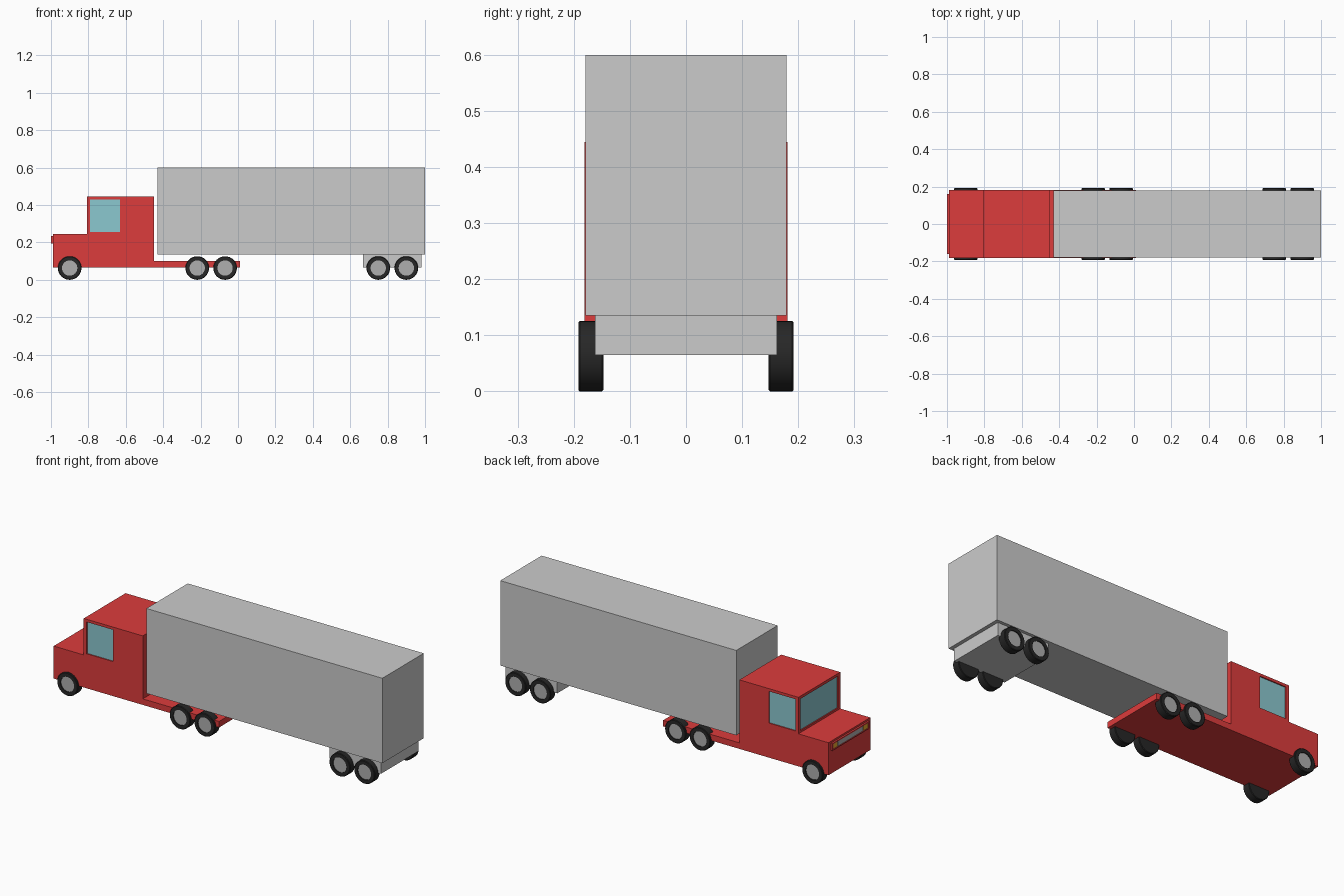
import bpy, bmesh, math
from mathutils import Matrix

if "Cube" in bpy.data.objects:
    bpy.data.objects.remove(bpy.data.objects["Cube"])


def material(name, color):
    m = bpy.data.materials.new(name)
    m.diffuse_color = (*color, 1)
    m.use_nodes = True
    m.node_tree.nodes["Principled BSDF"].inputs["Base Color"].default_value = m.diffuse_color
    return m


RED = material("red_paint", (0.72, 0.045, 0.045))
BLACK = material("tyre_rubber", (0.02, 0.02, 0.02))
GLASS = material("glass", (0.26, 0.58, 0.63))
AMBER = material("amber", (0.8, 0.4, 0.03))
GREY = material("grey_metal", (0.43, 0.43, 0.43))


def make_object(name, bm, *mats):
    bmesh.ops.recalc_face_normals(bm, faces=bm.faces)
    me = bpy.data.meshes.new(name)
    bm.to_mesh(me)
    bm.free()
    for m in mats:
        if m:
            me.materials.append(m)
    ob = bpy.data.objects.new(name, me)
    bpy.context.collection.objects.link(ob)
    return ob


def box(name, x, y, z, mat=None):
    bm = bmesh.new()
    size = [b - a for a, b in (x, y, z)]
    mid = [(a + b) / 2 for a, b in (x, y, z)]
    bmesh.ops.create_cube(bm, size=1, matrix=Matrix.Translation(mid) @ Matrix.Diagonal((*size, 1)))
    return make_object(name, bm, mat)


def cut(target, name, x, y, z):
    cutter = box(name, x, y, z)
    cutter.hide_render = True
    cutter.hide_set(True)
    mod = target.modifiers.new(name, 'BOOLEAN')
    mod.operation = 'DIFFERENCE'
    mod.solver = 'EXACT'
    mod.object = cutter


# Tractor: side profile of bonnet, cab and rear frame, extruded across y
W = 0.181
bm = bmesh.new()
profile = [(-0.99, 0.067), (0.012, 0.067), (0.012, 0.1), (-0.45, 0.1),
           (-0.45, 0.445), (-0.808, 0.445), (-0.808, 0.245), (-0.99, 0.245)]
face = bm.faces.new([bm.verts.new((x, -W, z)) for x, z in profile])
ext = bmesh.ops.extrude_face_region(bm, geom=[face])
bmesh.ops.translate(bm, vec=(0, 2 * W, 0), verts=[v for v in ext["geom"] if isinstance(v, bmesh.types.BMVert)])
tractor = make_object("tractor_body", bm, RED)

# Recessed windows
WZ = (0.256, 0.43)
for side, s in (("left", 1), ("right", -1)):
    wx = (-0.79, -0.63)
    cut(tractor, f"{side}_window_cutter", wx, sorted((s * 0.17, s * 0.2)), WZ)
    box(f"{side}_window", wx, sorted((s * 0.165, s * 0.175)), WZ, GLASS)
cut(tractor, "windscreen_cutter", (-0.83, -0.798), (-0.162, 0.162), WZ)
box("windscreen", (-0.802, -0.792), (-0.162, 0.162), WZ, GLASS)

# Grille frame with grille and indicator lights
grille = box("grille_frame", (-1.0, -0.985), (-0.16, 0.16), (0.195, 0.235), RED)
cut(grille, "grille_cutter", (-1.02, -0.994), (-0.153, 0.153), (0.201, 0.229))
box("grille", (-0.997, -0.992), (-0.108, 0.108), (0.201, 0.229), GREY)
for side, s in (("left", 1), ("right", -1)):
    box(f"{side}_indicator", (-0.997, -0.992), sorted((s * 0.112, s * 0.153)), (0.201, 0.229), AMBER)

# Trailer
box("trailer_box", (-0.43, 1.0), (-0.179, 0.179), (0.135, 0.6))
box("trailer_bogie", (0.667, 0.98), (-0.162, 0.162), (0.065, 0.136))


# Wheels: lathed tyre section with a recessed hub face
def wheel(name, x, s):
    section = [(0, 0.147), (0.06, 0.147), (0.063, 0.15), (0.063, 0.189),
               (0.06, 0.192), (0.041, 0.192), (0.041, 0.187), (0, 0.187)]
    bm = bmesh.new()
    vs = [bm.verts.new((x + r, s * y, 0.063)) for r, y in section]
    es = [bm.edges.new(p) for p in zip(vs, vs[1:])]
    bmesh.ops.spin(bm, geom=vs + es, cent=(x, 0, 0.063), axis=(0, 1, 0),
                   angle=math.tau, steps=32, use_merge=True)
    bmesh.ops.remove_doubles(bm, verts=bm.verts, dist=1e-5)
    for f in bm.faces:
        c = f.calc_center_median()
        on_face = abs(abs(c.y) - 0.187) < 1e-4
        f.material_index = int(on_face and math.hypot(c.x - x, c.z - 0.063) < 0.04)
    ob = make_object(name, bm, BLACK, GREY)
    bpy.context.view_layer.objects.active = ob
    ob.select_set(True)
    bpy.ops.object.shade_smooth_by_angle(angle=math.radians(30))
    ob.select_set(False)


for axle, x in enumerate((-0.9, -0.218, -0.069, 0.75, 0.9), 1):
    wheel(f"left_wheel_{axle}", x, 1)
    wheel(f"right_wheel_{axle}", x, -1)
